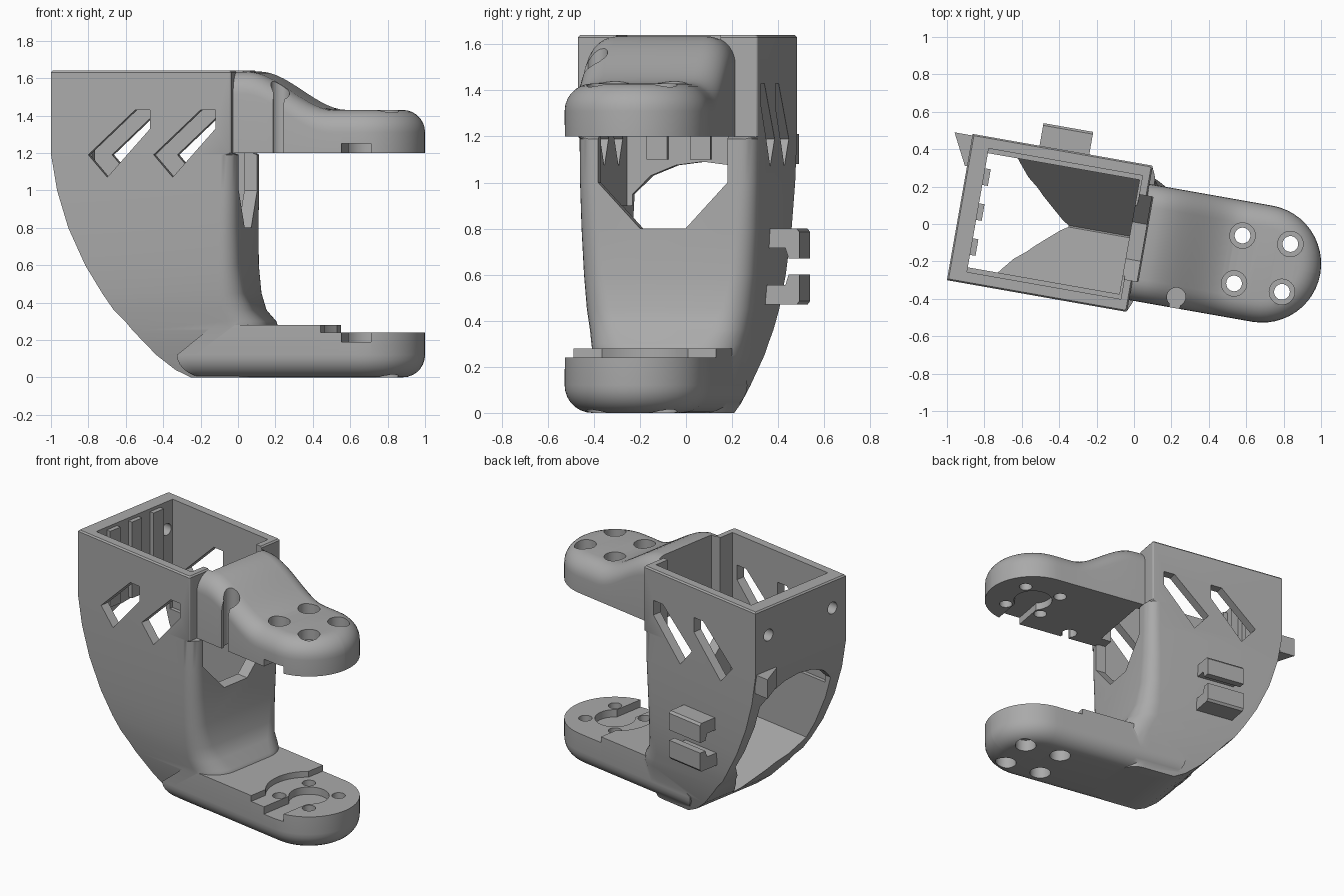
import bpy, bmesh, math
from mathutils import Matrix

if "Cube" in bpy.data.objects:
    bpy.data.objects.remove(bpy.data.objects["Cube"])

BODY_V, ARM_V, HUB_U, ARM_R = -0.0725, -0.09, 0.712, 0.315
TURN = Matrix.Rotation(math.radians(-10), 4, 'Z')

grey = bpy.data.materials.new("plain grey")
grey.use_nodes = True
grey.diffuse_color = (0.4, 0.4, 0.4, 1)
grey.node_tree.nodes["Principled BSDF"].inputs["Base Color"].default_value = grey.diffuse_color


def finish(name, bm):
    bmesh.ops.recalc_face_normals(bm, faces=bm.faces)
    mesh = bpy.data.meshes.new(name)
    bm.to_mesh(mesh)
    bm.free()
    mesh.materials.append(grey)
    ob = bpy.data.objects.new(name, mesh)
    bpy.context.collection.objects.link(ob)
    return ob


def loft(name, halves, centre):
    """Skin rings of (u, half width, z) points, each mirrored about v = centre."""
    bm = bmesh.new()
    rings = []
    for half in halves:
        pts = [(u, centre - w, z) for u, w, z in half]
        pts += [(u, centre + w, z) for u, w, z in reversed(half)]
        rings.append([bm.verts.new(p) for p in pts])
    n = len(rings[0])
    for a, b in zip(rings, rings[1:]):
        for i in range(n):
            j = (i + 1) % n
            bm.faces.new((a[i], a[j], b[j], b[i]))
    for r in (rings[0], rings[-1]):
        for i in range(n // 2 - 1):
            bm.faces.new((r[i], r[i + 1], r[n - 2 - i], r[n - 1 - i]))
    return finish(name, bm)


def box(name, u, v, z):
    bm = bmesh.new()
    bmesh.ops.create_cube(bm, size=1)
    for p in bm.verts:
        p.co = [lo if c < 0 else hi for c, (lo, hi) in zip(p.co, (u, v, z))]
    return finish(name, bm)


def cylinder(name, at, r, depth, along_u=False):
    bm = bmesh.new()
    m = Matrix.Translation(at)
    if along_u:
        m = m @ Matrix.Rotation(math.pi / 2, 4, 'Y')
    bmesh.ops.create_cone(bm, cap_ends=True, segments=40, radius1=r, radius2=r, depth=depth, matrix=m)
    return finish(name, bm)


def prism(name, outline, axis, lo, hi):
    """Extrude a 2D outline along u (axis 0) or v (axis 1); z is the second coordinate."""
    bm = bmesh.new()
    ends = []
    for d in (lo, hi):
        ends.append([bm.verts.new((d, a, z) if axis == 0 else (a, d, z)) for a, z in outline])
        bm.faces.new(ends[-1])
    for i in range(len(outline)):
        j = (i + 1) % len(outline)
        bm.faces.new((ends[0][i], ends[0][j], ends[1][j], ends[1][i]))
    return finish(name, bm)


def combine(target, tool, operation='DIFFERENCE'):
    mod = target.modifiers.new("combine", 'BOOLEAN')
    mod.operation, mod.object, mod.solver = operation, tool, 'EXACT'
    bpy.context.view_layer.objects.active = target
    bpy.ops.object.modifier_apply(modifier=mod.name)
    bpy.data.objects.remove(tool)


# Hollow body: square collar on top, hull tapering below
def body_ring(z, back, front, half, r):
    ring = [(back, half, z)]
    for k in range(9):
        a = math.pi / 2 * k / 8
        ring.append((front - r + r * math.sin(a), half - r + r * math.cos(a), z))
    return ring


hull = [(0, -.20, .15, .25, .12), (.04, -.28, .16, .265, .13), (.12, -.38, .18, .29, .14),
        (.25, -.50, .21, .33, .18), (.3, -.54, .19, .34, .18), (.36, -.60, .13, .352, .15),
        (.45, -.66, .095, .367, .12), (.6, -.75, .075, .38, .1), (.8, -.84, .07, .39, .09),
        (1.0, -.90, .07, .395, .08), (1.19, -.932, .07, .397, .08),
        (1.2, -.933, .045, .397, .01), (1.63, -.933, .045, .397, .01), (1.64, -.925, .037, .389, .01)]
body = loft("body", [body_ring(*h) for h in hull], BODY_V)


# Arms: rounded-end slabs with one softened rim
def arm_ring(z, inset, start, lift=None):
    r = ARM_R - inset
    ring = [(start + (HUB_U - start) * k / 20, r, z) for k in range(20)]
    for k in range(13):
        a = math.pi / 2 * k / 12
        ring.append((HUB_U + r * math.sin(a), max(r * math.cos(a), .002), z))
    return [(u, w, z + lift(u)) for u, w, z in ring] if lift else ring


def shoulder(u):
    t = min(max((u - .1) / .47, 0), 1)
    return .205 * (1 - t * t * (3 - 2 * t))


ROUND = .12
steps = [math.pi / 2 * k / 7 for k in range(8)]
upper = [arm_ring(1.2, 0, .02)]
upper += [arm_ring(1.31 + ROUND * math.sin(a), ROUND * (1 - math.cos(a)), .02, shoulder) for a in steps]
lower = [arm_ring(ROUND * (1 - math.sin(a)), ROUND * (1 - math.cos(a)), -.12 - .14 * math.cos(a))
         for a in reversed(steps)]
lower.append(arm_ring(.28, 0, -.06))
combine(body, loft("upper_arm", upper, ARM_V), 'UNION')
combine(body, loft("lower_arm", lower, ARM_V), 'UNION')

# Cavity with V floor, arched rear opening and front window
combine(body, box("cavity", (-.835, 0), (BODY_V - .335, BODY_V + .335), (.9, 1.8)))
arch = [(.004, .09), (.31, .47), (.31, .95), (.23, 1.03), (.12, 1.075), (.004, 1.09)]
combine(body, loft("rear_opening", [[(u, w, z) for w, z in arch] for u in (-1.2, -.012)], BODY_V))
combine(body, box("front_pocket", (-.1, .075), (-.3, .16), (1.15, 1.8)))
window = [(-.1, .8), (.1, .8), (.285, 1.0), (.285, 1.199), (-.285, 1.199), (-.285, 1.0)]
combine(body, prism("window", [(a + ARM_V, z) for a, z in window], 0, -.1, .3))

# Slanted side vents and rear screw holes
for shift in (0, .355):
    vent = [(-.73, 1.19), (-.475, 1.43), (-.394, 1.43), (-.394, 1.33), (-.627, 1.07)]
    combine(body, prism("vent", [(u + shift, z) for u, z in vent], 1, -.8, .8))
for v in (-.35, .21):
    combine(body, cylinder("rear_hole", (-.9, v, 1.45), .04, .3, True))

# Hub seats on the facing sides of the arms
combine(body, box("seat_step", (.52, 1.2), (-.6, .4), (.24, .4)))
combine(body, cylinder("seat_round", (HUB_U, ARM_V, .32), .27, .16))
for lo, hi in ((.19, .35), (1.1, 1.25)):
    combine(body, cylinder("hub_recess", (HUB_U, ARM_V, (lo + hi) / 2), .125, hi - lo))
    combine(body, box("hub_slot", (HUB_U - .08, HUB_U + .08), (-.6, ARM_V), (lo, hi)))

# Screw holes with counterbores
for du in (-.13, .13):
    for dv in (-.13, .13):
        u, v = HUB_U + du, ARM_V + dv
        combine(body, cylinder("screw_hole", (u, v, .8), .042, 2))
        combine(body, cylinder("top_counterbore", (u, v, 1.46), .068, .2))
        combine(body, cylinder("bottom_counterbore", (u, v, -.02), .068, .2))

# Cable groove in the side of the upper arm
combine(body, cylinder("groove", (.29, -.345, 1.45), .05, .7))
combine(body, box("groove_neck", (.262, .318), (-.6, -.345), (1.1, 1.8)))

# Cable clips, corner catch and inner ribs
parts = [body]
for name, side in (("upper_clip", 1), ("lower_clip", -1)):
    outline = [(.25, .165), (.435, .165), (.447, .15), (.447, .035), (.40, .035), (.385, .08), (.25, .08)]
    parts.append(prism(name, [(v, .635 + side * z) for v, z in outline], 0, -.57, -.30))
bm = bmesh.new()
catch = [(-.92, .15), (-.945, .15), (-1.03, .316), (-.92, .316)]
rows = [[bm.verts.new((u, v, z)) for u, v in catch] for z in (1.08, 1.21)]
for row in rows:
    bm.faces.new(row)
for i in range(4):
    j = (i + 1) % 4
    bm.faces.new((rows[0][i], rows[0][j], rows[1][j], rows[1][i]))
parts.append(finish("corner_catch", bm))
for v in (-.27, -.08, .11):
    parts.append(box("inner_rib", (-.85, -.805), (v - .045, v + .045), (1.1, 1.62)))

for ob in parts:
    ob.data.transform(TURN)
    bpy.ops.object.select_all(action='DESELECT')
    ob.select_set(True)
    bpy.context.view_layer.objects.active = ob
    bpy.ops.object.shade_smooth_by_angle(angle=math.radians(30))
